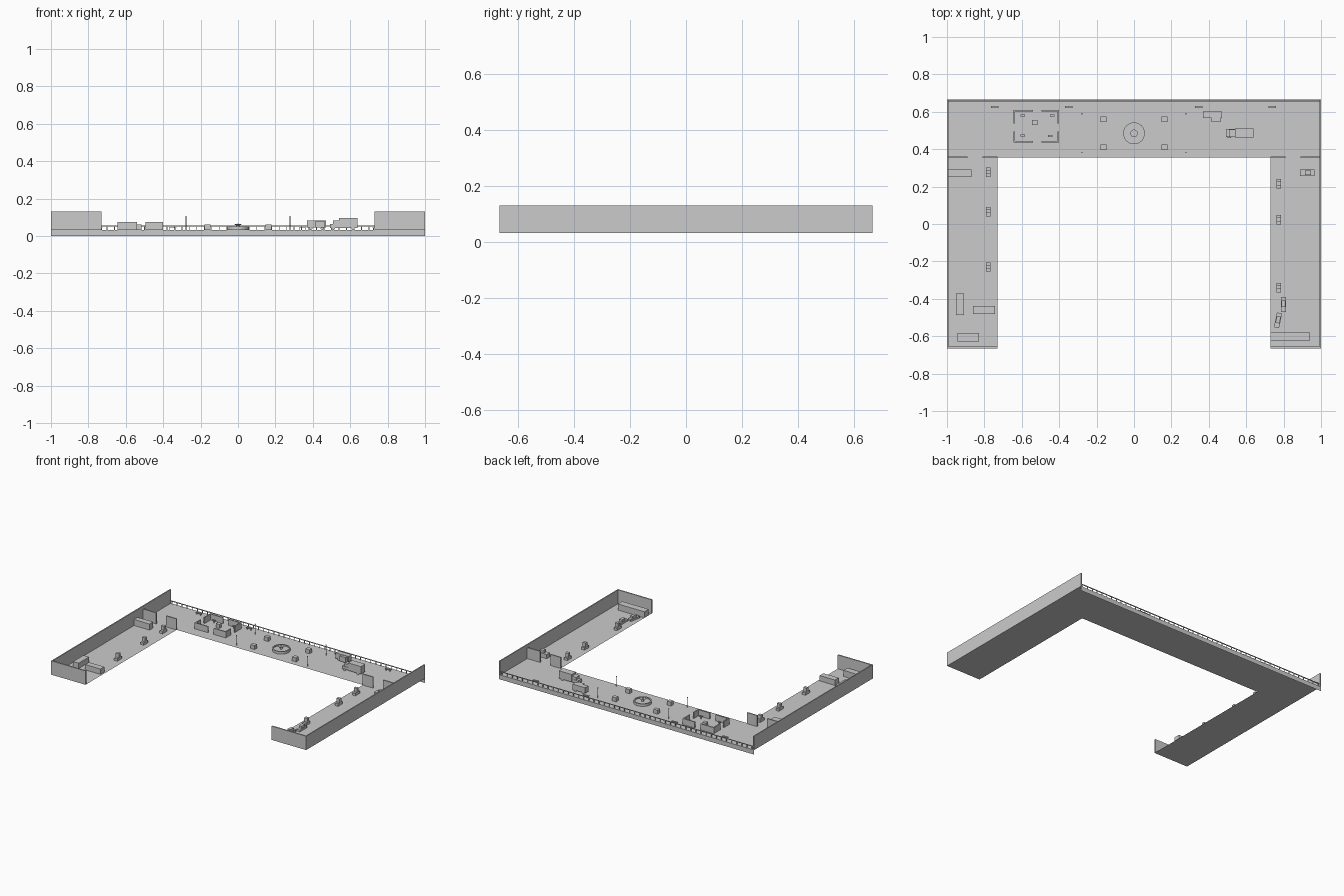
import bpy, bmesh, math
from mathutils import Matrix, Vector

if "Cube" in bpy.data.objects:
    bpy.data.objects.remove(bpy.data.objects["Cube"])

F = 0.032   # floor level


def finish(name, bm, smooth=False):
    me = bpy.data.meshes.new(name)
    bm.to_mesh(me)
    bm.free()
    ob = bpy.data.objects.new(name, me)
    bpy.context.collection.objects.link(ob)
    if smooth:
        for p in me.polygons:
            p.use_smooth = True
    return ob


def add_box(bm, x0, x1, y0, y1, z0, z1):
    m = Matrix.Translation(((x0 + x1) / 2, (y0 + y1) / 2, (z0 + z1) / 2))
    bmesh.ops.create_cube(bm, size=1, matrix=m @ Matrix.Diagonal((x1 - x0, y1 - y0, z1 - z0, 1)))


def boxes(name, *dims):
    bm = bmesh.new()
    for d in dims:
        add_box(bm, *d)
    return finish(name, bm)


def lathe(name, profile, x, y, segs=32):
    bm = bmesh.new()
    rings = [[bm.verts.new((x + r * math.cos(2 * math.pi * i / segs),
                            y + r * math.sin(2 * math.pi * i / segs), z))
              for i in range(segs)] for r, z in profile]
    for a, b in zip(rings, rings[1:]):
        for i in range(segs):
            j = (i + 1) % segs
            bm.faces.new((a[i], a[j], b[j], b[i]))
    bm.faces.new(rings[-1])
    return finish(name, bm)


def plane(name, pts):
    bm = bmesh.new()
    bm.faces.new([bm.verts.new(p) for p in pts])
    return finish(name, bm)


# U-shaped floor and the fascia hanging below its back edge
plane("floor", [(x, y, F) for x, y in (
    (-1, -.665), (-.73, -.665), (-.73, .355), (.73, .355),
    (.73, -.665), (1, -.665), (1, .665), (-1, .665))])
plane("back_fascia", [(1, .665, 0), (-1, .665, 0), (-1, .665, F), (1, .665, F)])

# outer walls, end walls and doorway partitions
for s, side in ((-1, "left"), (1, "right")):
    def span(a, b):
        return (min(s * a, s * b), max(s * a, s * b))
    boxes(side + "_outer_wall", (*span(.992, 1), -.665, .665, F, .13))
    boxes(side + "_end_wall", (*span(.73, .992), -.665, -.656, F, .13))
    boxes(side + "_doorway_partition",
          (*span(.89, .992), .353, .362, F, .11), (*span(.73, .81), .353, .362, F, .11))

# back railing
posts = [(-.982 + i * .04, -.978 + i * .04, .657, .661, F, .051) for i in range(50)]
boxes("back_railing", (-.992, .992, .656, .662, .051, .055), *posts)

# benches along the railing
for x in (-.745, -.35, .345, .74):
    boxes("bench", (x - .02, x + .02, .619, .631, .042, .046),
          (x - .017, x - .013, .621, .629, F, .042), (x + .013, x + .017, .621, .629, F, .042))

# lamp posts
for x in (-.278, .278):
    for y in (.382, .59):
        lathe("lamp_pole", [(.0015, F), (.0015, .1)], x, y, 8)
        bm = bmesh.new()
        bmesh.ops.create_uvsphere(bm, u_segments=12, v_segments=8, radius=.004,
                                  matrix=Matrix.Translation((x, y, .103)))
        finish("lamp_globe", bm, True)

# fountain
lathe("fountain_basin", [(.058, F), (.058, .05), (.05, .05), (.05, .042), (.008, .042)], 0, .485)
lathe("fountain_pedestal", [(.007, .042), (.007, .056), (.02, .061), (.02, .064), (.004, .064), (.004, .068)], 0, .485)

# square planters
for x in (-.163, .163):
    for y in (.41, .56):
        boxes("planter", (x - .016, x + .016, y - .014, y + .014, F, .06))

# seating enclosure: low walls with a gap in each side
T = .008
boxes("seating_enclosure",
      *[(a, b, y, y + T, F, .075) for y in (.435, .602) for a, b in ((-.645, -.54), (-.495, -.4))],
      *[(x, x + T, a, b, F, .075) for x in (-.645, -.408) for a, b in ((.443, .495), (.537, .602))])
boxes("enclosure_counter", (-.545, -.517, .53, .556, F, .06))
for x, y in ((-.594, .58), (-.437, .58), (-.594, .474), (-.447, .47)):
    boxes("enclosure_table", (x - .012, x + .012, y - .005, y + .005, .048, .051),
          (x - .002, x + .002, y - .002, y + .002, F, .048))


def wheels(name, xs, ys, r):
    bm = bmesh.new()
    for x in xs:
        for y in ys:
            bmesh.ops.create_cone(bm, cap_ends=True, segments=16, radius1=r, radius2=r, depth=.006,
                                  matrix=Matrix.Translation((x, y, F + r)) @ Matrix.Rotation(math.pi / 2, 4, 'X'))
    finish(name, bm)


# vending cart with side counter
boxes("cart_body", (.37, .47, .566, .602, .044, .083))
boxes("cart_counter", (.415, .462, .546, .566, .044, .08))
wheels("cart_wheels", (.39, .45), (.572, .596), .008)

# parked truck
boxes("truck_box", (.54, .64, .462, .51, .043, .097))
boxes("truck_cab", (.492, .54, .464, .508, .043, .063), (.508, .54, .466, .506, .063, .083))
wheels("truck_wheels", (.51, .615), (.466, .506), .009)

# counters and cabinets in the wings
for x0, x1, y0, y1, h in ((-.992, -.87, .252, .292, .075), (-.952, -.908, -.487, -.372, .07),
                          (-.862, -.742, -.48, -.438, .07), (-.945, -.828, -.627, -.582, .075),
                          (.73, .938, -.625, -.577, .075), (.888, .965, .256, .292, .062)):
    boxes("wing_counter", (x0, x1, y0, y1, F, h))
boxes("counter_register", (.914, .946, .261, .286, .062, .08))

# inward-facing seats along the open edges of the wings
for x, ys in ((-.78, (.277, .066, -.23)), (.775, (.215, .022, -.34))):
    for y in ys:
        boxes("edge_seat", (x - .012, x + .012, y - .025, y + .025, F, .05),
              (x - .012, x + .012, y - .008, y + .012, .05, .078))

# pair of small vehicles near the right end
for x, y, ang in ((.8, -.43, 0), (.77, -.515, -12)):
    ob = boxes("small_vehicle", (-.014, .014, -.04, .04, F + .004, .05),
               (-.011, .011, -.015, .022, .05, .066))
    ob.location = Vector((x, y, 0))
    ob.rotation_euler.z = math.radians(ang)
